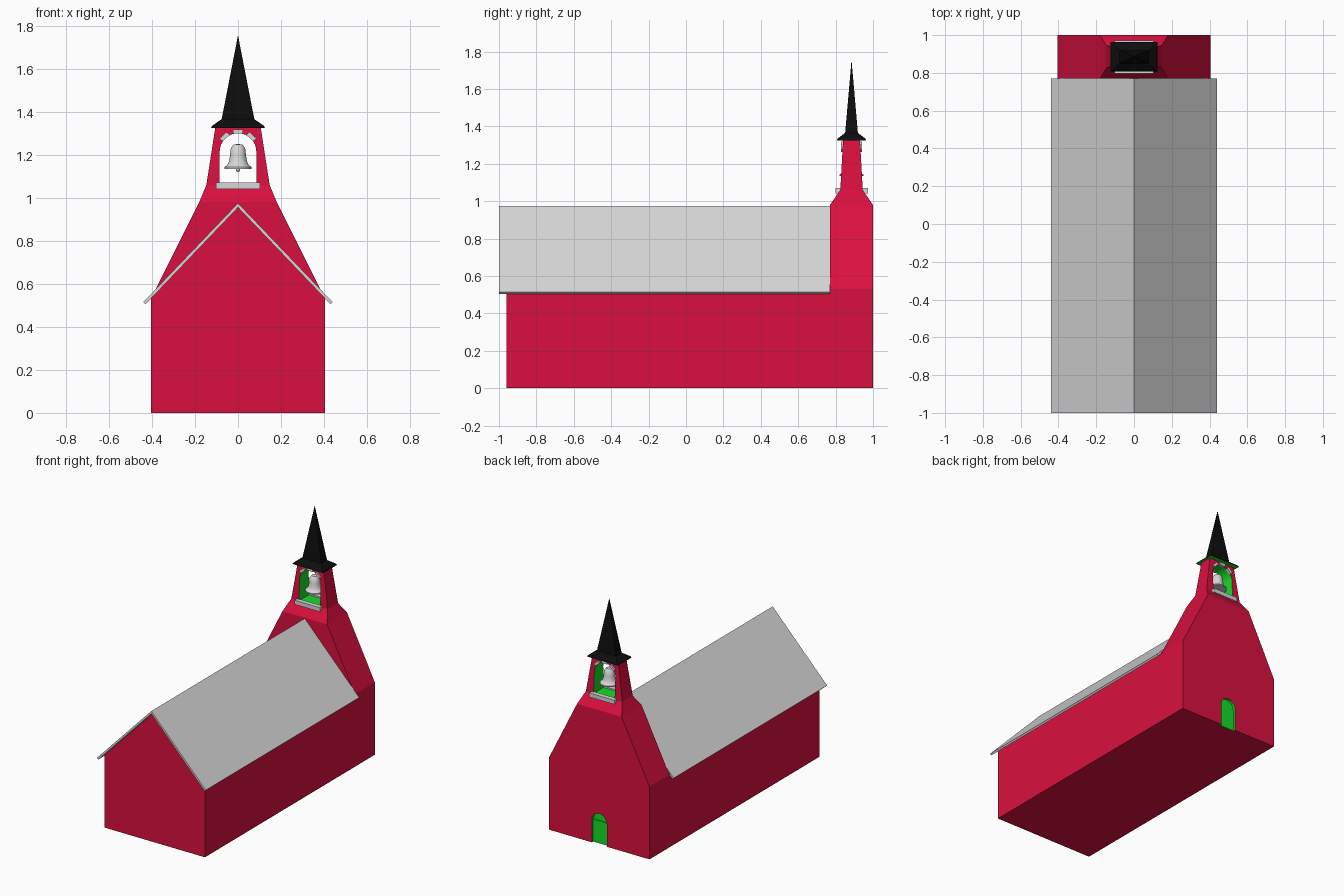
import bpy, bmesh, math
from mathutils import Matrix

cube = bpy.data.objects.get("Cube")
if cube:
    bpy.data.objects.remove(cube, do_unlink=True)

TOWER_Y = 0.885


def material(name, rgb):
    m = bpy.data.materials.new(name)
    m.use_nodes = True
    m.diffuse_color = (*rgb, 1)
    bsdf = next(n for n in m.node_tree.nodes if n.type == 'BSDF_PRINCIPLED')
    bsdf.inputs["Base Color"].default_value = (*rgb, 1)
    return m


RED = material("red_boards", (0.7, 0.005, 0.05))
GREY = material("light_grey", (0.68, 0.68, 0.68))
BLACK = material("black_slate", (0.004, 0.004, 0.004))
GREEN = material("green_lining", (0.007, 0.72, 0.021))


def finish(name, bm, *mats):
    bmesh.ops.recalc_face_normals(bm, faces=bm.faces[:])
    me = bpy.data.meshes.new(name)
    bm.to_mesh(me)
    bm.free()
    for m in mats:
        me.materials.append(m)
    ob = bpy.data.objects.new(name, me)
    bpy.context.collection.objects.link(ob)
    return ob


def extrude_y(name, outline, y0, y1, mat):
    """Solid made from an x-z outline pushed along y."""
    bm = bmesh.new()
    face = bm.faces.new([bm.verts.new((x, y0, z)) for x, z in outline])
    geo = bmesh.ops.extrude_face_region(bm, geom=[face])["geom"]
    bmesh.ops.translate(bm, vec=(0, y1 - y0, 0),
                        verts=[g for g in geo if isinstance(g, bmesh.types.BMVert)])
    return finish(name, bm, mat)


def loft(name, rings, *mats):
    """Stack of rectangles (z, half x, half y) around the tower axis."""
    bm = bmesh.new()
    loops = [[bm.verts.new((sx * hx, TOWER_Y + sy * hy, z))
              for sx, sy in ((-1, -1), (1, -1), (1, 1), (-1, 1))]
             for z, hx, hy in rings]
    for a, b in zip(loops, loops[1:]):
        for i in range(4):
            j = (i + 1) % 4
            bm.faces.new((a[i], a[j], b[j], b[i]))
    bm.faces.new(loops[0])
    bm.faces.new(loops[-1])
    bmesh.ops.remove_doubles(bm, verts=bm.verts[:], dist=0.0001)
    return finish(name, bm, *mats)


def arch(half, bottom, spring, steps=16):
    top = [(half * math.cos(math.pi * i / steps), spring + half * math.sin(math.pi * i / steps))
           for i in range(steps + 1)]
    return [(-half, bottom), (half, bottom)] + top


def box(name, centre, size, mat, tilt=0):
    bm = bmesh.new()
    bmesh.ops.create_cube(bm, size=1, matrix=Matrix.Translation(centre)
                          @ Matrix.Rotation(tilt, 4, 'Y') @ Matrix.Diagonal((*size, 1)))
    return finish(name, bm, mat)


def cut(ob, cutter):
    mod = ob.modifiers.new("opening", 'BOOLEAN')
    mod.operation, mod.solver, mod.object = 'DIFFERENCE', 'EXACT', cutter
    mod.material_mode = 'TRANSFER'
    bpy.context.view_layer.objects.active = ob
    bpy.ops.object.modifier_apply(modifier=mod.name)
    bpy.data.objects.remove(cutter, do_unlink=True)


# Long hall with gable
extrude_y("hall", [(-0.405, 0), (0.405, 0), (0.405, 0.54), (0, 0.96), (-0.405, 0.54)],
          -0.96, 0.775, RED)

# Thin pitched roof
extrude_y("roof", [(-0.44, 0.515), (0, 0.975), (0.44, 0.515),
                   (0.43, 0.505), (0, 0.955), (-0.43, 0.505)], -1, 0.77, GREY)

# Tower tapering up to the belfry
tower = loft("tower", [(0, 0.405, 0.115), (0.53, 0.405, 0.115), (0.98, 0.18, 0.115),
                       (1.06, 0.147, 0.06), (1.33, 0.105, 0.045)], RED, GREEN)
cut(tower, extrude_y("belfry_cutter", arch(0.085, 1.06, 1.215), 0.7, 1.1, GREEN))
cut(tower, extrude_y("door_cutter", arch(0.06, -0.1, 0.165), 0.98, 1.1, GREEN))

# Door leaf below the fanlight
box("door_leaf", (0, 0.982, 0.083), (0.118, 0.008, 0.164), GREEN)

# Spire with flared eaves and a lined underside
spire = loft("spire", [(1.325, 0.125, 0.078), (1.335, 0.12, 0.074), (1.365, 0.076, 0.034),
                       (1.755, 0, 0)], BLACK, GREEN)
for p in spire.data.polygons:
    if p.normal.z < -0.9:
        p.material_index = 1

# Sills and arch stones on both open sides of the belfry
for side, label in ((-1, "front"), (1, "back")):
    box(label + "_sill", (0, TOWER_Y + side * 0.07, 1.055), (0.204, 0.034, 0.03), GREY)
    for i, deg in enumerate((-42, 0, 42)):
        a = math.radians(deg)
        box(f"{label}_arch_stone_{i + 1}",
            (0.093 * math.sin(a), TOWER_Y + side * 0.048, 1.215 + 0.093 * math.cos(a)),
            (0.045, 0.018, 0.02), GREY, a)


def turned(name, profile, mat):
    bm = bmesh.new()
    vs = [bm.verts.new((r, TOWER_Y, z)) for r, z in profile]
    es = [bm.edges.new(pair) for pair in zip(vs, vs[1:])]
    bmesh.ops.spin(bm, geom=vs + es, cent=(0, TOWER_Y, 0), axis=(0, 0, 1),
                   angle=2 * math.pi, steps=24)
    bmesh.ops.remove_doubles(bm, verts=bm.verts[:], dist=0.0002)
    ob = finish(name, bm, mat)
    bpy.ops.object.select_all(action='DESELECT')
    ob.select_set(True)
    bpy.context.view_layer.objects.active = ob
    bpy.ops.object.shade_smooth_by_angle(angle=math.radians(40))


# Bell and clapper
turned("bell", [(0, 1.25), (0.02, 1.247), (0.033, 1.232), (0.037, 1.2), (0.041, 1.17),
                (0.05, 1.152), (0.063, 1.142), (0.063, 1.134), (0, 1.134)], GREY)
turned("clapper", [(0, 1.14), (0.009, 1.135), (0.009, 1.125), (0, 1.119)], GREY)
